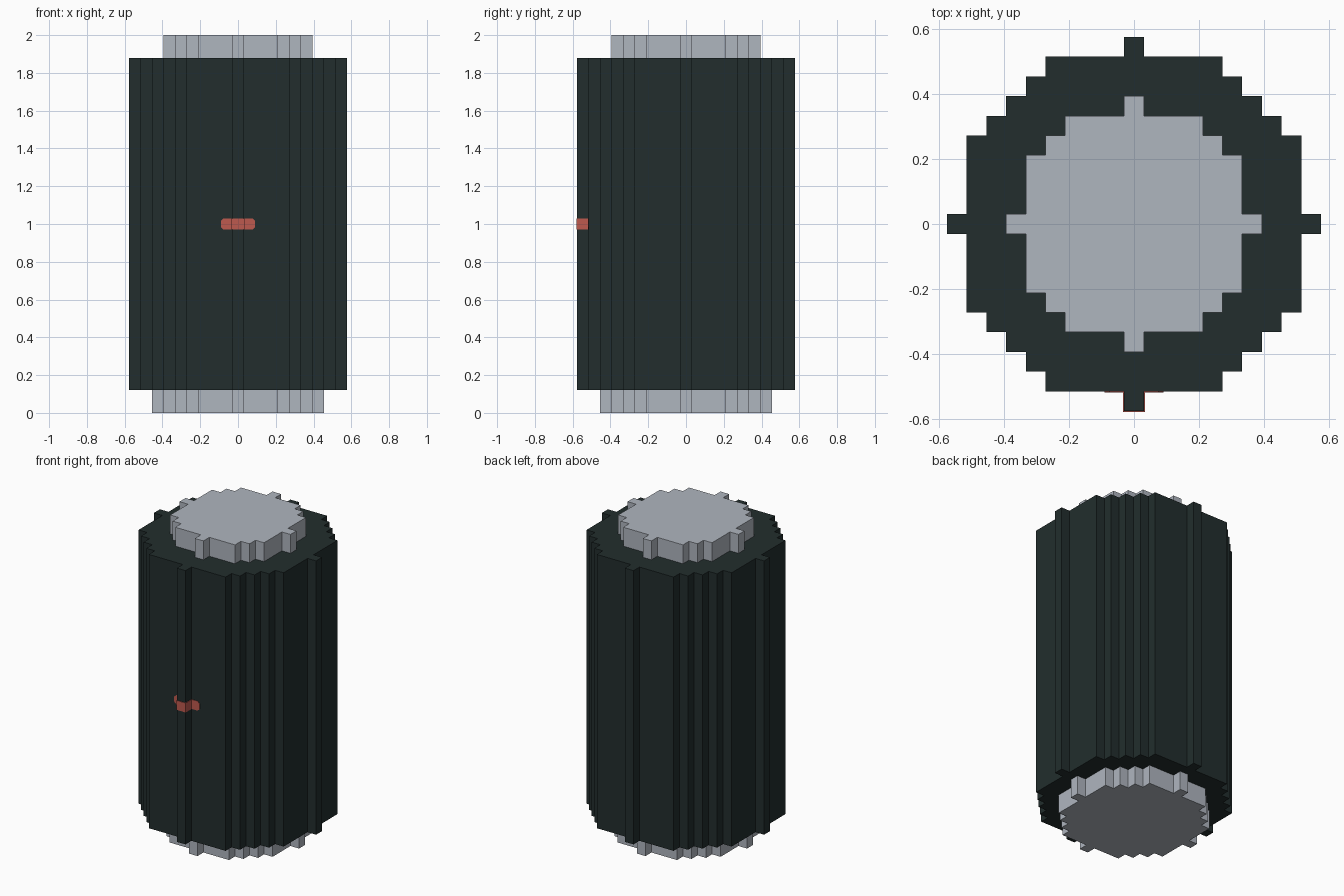
import bpy, bmesh, math

cube = bpy.data.objects.get("Cube")
if cube:
    bpy.data.objects.remove(cube, do_unlink=True)

U = 2 / 33  # size of one block


def material(name, rgb):
    m = bpy.data.materials.new(name)
    m.use_nodes = True
    m.diffuse_color = (*rgb, 1)
    m.node_tree.nodes["Principled BSDF"].inputs["Base Color"].default_value = (*rgb, 1)
    return m


dark = material("dark green grey", (0.0159, 0.0265, 0.0262))
grey = material("light grey", (0.43, 0.465, 0.52))
red = material("red", (0.515, 0.1, 0.078))


def add_object(name, bm, mat):
    mesh = bpy.data.meshes.new(name)
    bm.to_mesh(mesh)
    bm.free()
    mesh.materials.append(mat)
    obj = bpy.data.objects.new(name, mesh)
    bpy.context.collection.objects.link(obj)
    return obj


def stepped_outline(r):
    """Outline of a circle of blocks, r blocks out from the centre block."""
    half = [(-r - .5, .5)]
    previous = 0
    for x in range(-r, r + 1):
        h = math.isqrt(r * r - x * x)
        if h != previous:
            half += [(x - .5, previous + .5), (x - .5, h + .5)]
            previous = h
    half.append((r + .5, .5))
    return half + [(-x, -y) for x, y in half]


def block_cylinder(name, r, bottom, top, mat):
    bm = bmesh.new()
    face = bm.faces.new([bm.verts.new((x * U, y * U, bottom * U))
                         for x, y in stepped_outline(r)])
    up = bmesh.ops.extrude_face_region(bm, geom=[face], use_keep_orig=True)["geom"]
    bmesh.ops.translate(bm, vec=(0, 0, (top - bottom) * U),
                        verts=[v for v in up if isinstance(v, bmesh.types.BMVert)])
    bmesh.ops.recalc_face_normals(bm, faces=bm.faces)
    return add_object(name, bm, mat)


# Base, main body and lid
block_cylinder("base", 7, 0, 2, grey)
block_cylinder("body", 9, 2, 31, dark)
block_cylinder("lid", 6, 31, 33, grey)

# Red marker strip folded over the front ridge, with clipped ends
# (x, y, half height) in blocks
right = [(.5, -9.5, .5), (.5, -8.5, .5), (1.25, -8.5, .5), (1.5, -8.5, .25)]
path = [(-x, y, h) for x, y, h in reversed(right)] + right
bm = bmesh.new()
columns = [[bm.verts.new((x * U, y * U, (16.5 + s * h) * U)) for s in (-1, 1)]
           for x, y, h in path]
for a, b in zip(columns, columns[1:]):
    bm.faces.new((a[0], b[0], b[1], a[1]))
marker = add_object("front_marker", bm, red)
thick = marker.modifiers.new("thickness", 'SOLIDIFY')
thick.thickness = 0.003
thick.offset = 1
thick.use_even_offset = True
